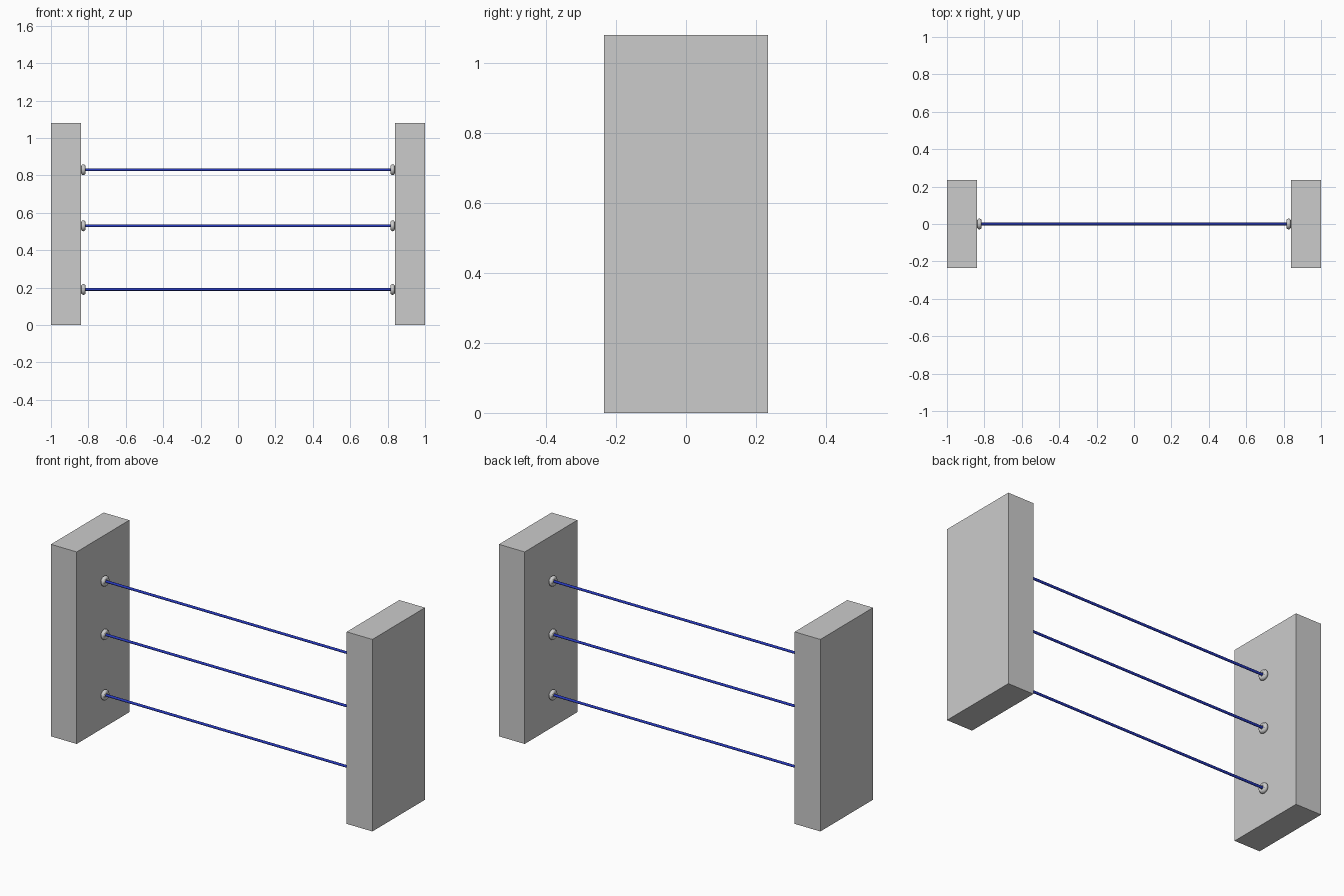
import bpy
from math import pi

if "Cube" in bpy.data.objects:
    bpy.data.objects.remove(bpy.data.objects["Cube"])

POST_W, POST_D, POST_H = 0.16, 0.468, 1.08
INNER_X = 1 - POST_W
WIRE_HEIGHTS = (0.19, 0.53, 0.83)

blue = bpy.data.materials.new("wire_blue")
blue.diffuse_color = (0.02, 0.04, 0.5, 1)
blue.use_nodes = True
blue.node_tree.nodes["Principled BSDF"].inputs["Base Color"].default_value = blue.diffuse_color


def smooth(obj):
    bpy.ops.object.shade_smooth_by_angle()
    return obj


# Rectangular end posts
for side, sx in (("left", -1), ("right", 1)):
    bpy.ops.mesh.primitive_cube_add(size=1, location=(sx * (1 - POST_W / 2), 0, POST_H / 2))
    post = bpy.context.object
    post.name = side + "_post"
    post.scale = (POST_W, POST_D, POST_H)
    bpy.ops.object.transform_apply(location=False, rotation=False, scale=True)

for i, z in enumerate(WIRE_HEIGHTS, 1):
    # Wire stretched between the posts
    bpy.ops.mesh.primitive_cylinder_add(vertices=16, radius=0.007, depth=2 * INNER_X + 0.006,
                                        location=(0, 0, z), rotation=(0, pi / 2, 0))
    wire = smooth(bpy.context.object)
    wire.name = f"wire_{i}"
    wire.data.materials.append(blue)

    # Ring insulators where the wire meets each post
    for side, sx in (("left", -1), ("right", 1)):
        bpy.ops.mesh.primitive_torus_add(major_segments=24, minor_segments=12,
                                         major_radius=0.017, minor_radius=0.012,
                                         location=(sx * 0.827, 0, z), rotation=(0, pi / 2, 0))
        ring = smooth(bpy.context.object)
        ring.name = f"{side}_insulator_{i}"
